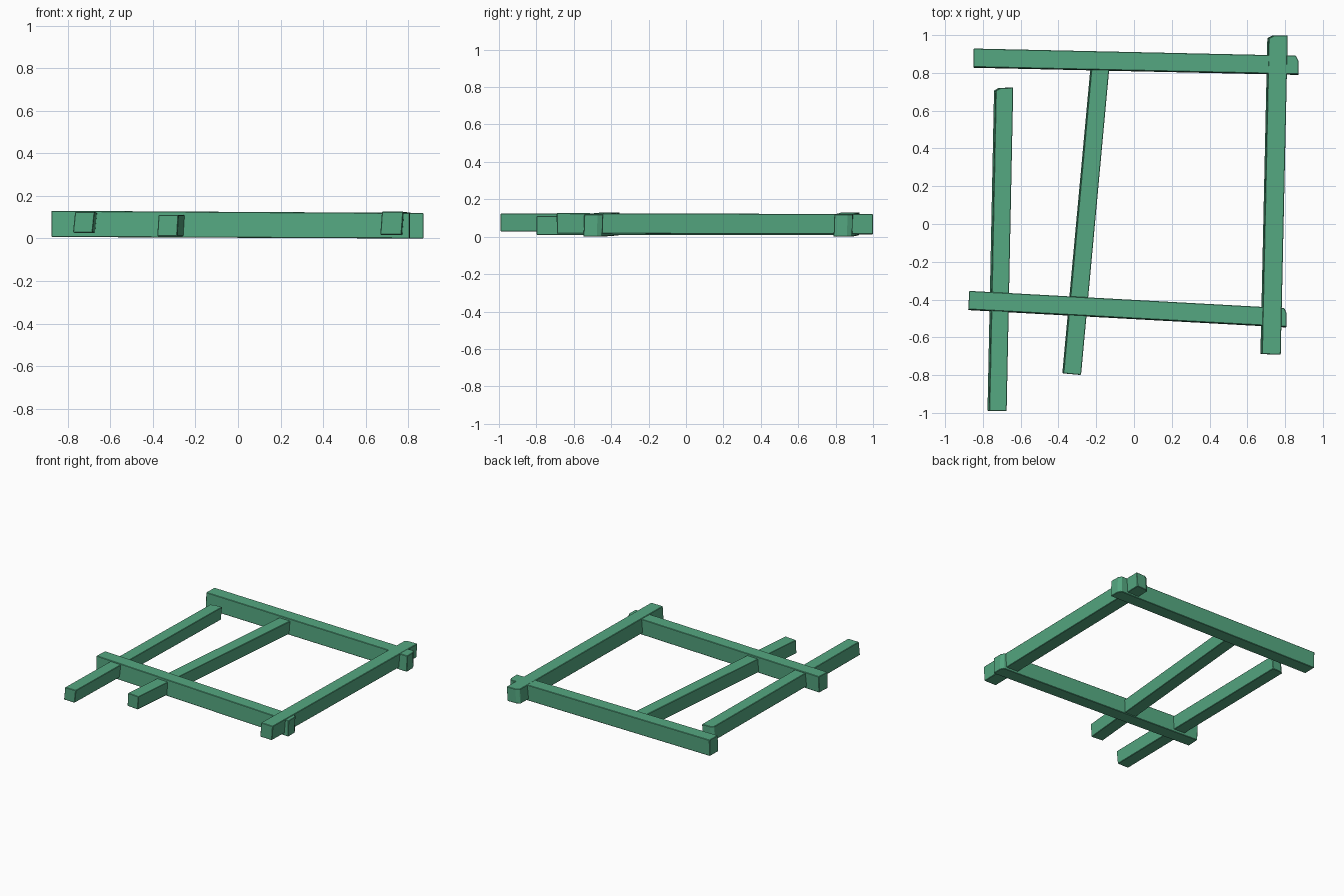
import bpy
import bmesh
from mathutils import Vector

if "Cube" in bpy.data.objects:
    bpy.data.objects.remove(bpy.data.objects["Cube"], do_unlink=True)

# Single painted-timber colour
green = bpy.data.materials.new("timber_green")
green.use_nodes = True
colour = (0.09, 0.39, 0.22, 1)
green.diffuse_color = colour
green.node_tree.nodes["Principled BSDF"].inputs["Base Color"].default_value = colour


def beam(name, start, end, width, z_start, z_end, lean=0.005):
    """Hewn beam between two plan points, with bottom and top heights at each end."""
    a, b = Vector(start), Vector(end)
    along = (b - a).normalized()
    side = Vector((-along.y, along.x))
    w = width / 2
    # Plan outline: square near end, one clipped corner at the far end
    plan = [(a - side * w, z_start), (b - side * w, z_end),
            (b + side * w * 0.45 - along * 0.003, z_end),
            (b + side * w - along * 0.017, z_end), (a + side * w, z_start)]
    bm = bmesh.new()
    bottom = [bm.verts.new((p.x - side.x * lean, p.y - side.y * lean, z[0])) for p, z in plan]
    top = [bm.verts.new((p.x + side.x * lean, p.y + side.y * lean, z[1])) for p, z in plan]
    bm.faces.new(bottom[::-1])
    bm.faces.new(top)
    for i in range(len(plan)):
        j = (i + 1) % len(plan)
        bm.faces.new((bottom[i], bottom[j], top[j], top[i]))
    bmesh.ops.recalc_face_normals(bm, faces=bm.faces)
    mesh = bpy.data.meshes.new(name)
    bm.to_mesh(mesh)
    bm.free()
    mesh.materials.append(green)
    obj = bpy.data.objects.new(name, mesh)
    bpy.context.collection.objects.link(obj)
    # Slightly worn edges
    worn = obj.modifiers.new("worn_edges", "BEVEL")
    worn.width = 0.003
    worn.segments = 1
    return obj


# Cross beams
beam("front_cross_beam", (-0.875, -0.405), (0.81, -0.497), 0.098, (0.012, 0.135), (0.005, 0.125), 0.002)
beam("back_cross_beam", (-0.85, 0.878), (0.873, 0.84), 0.098, (0.012, 0.135), (0.005, 0.125), 0.002)

# Long rails
beam("right_rail", (-0.725, -0.99), (-0.69, 0.723), 0.092, (0.033, 0.13), (0.022, 0.122), -0.005)
beam("middle_rail", (-0.33, -0.795), (-0.18, 0.835), 0.094, (0.015, 0.115), (0.015, 0.115), -0.003)
beam("left_rail", (0.723, -0.69), (0.76, 1.0), 0.1, (0.022, 0.131), (0.018, 0.126), -0.004)

# Rest the frame on the ground
for obj in bpy.context.collection.objects:
    if obj.name.endswith(("_beam", "_rail")):
        obj.location.z = -0.005
